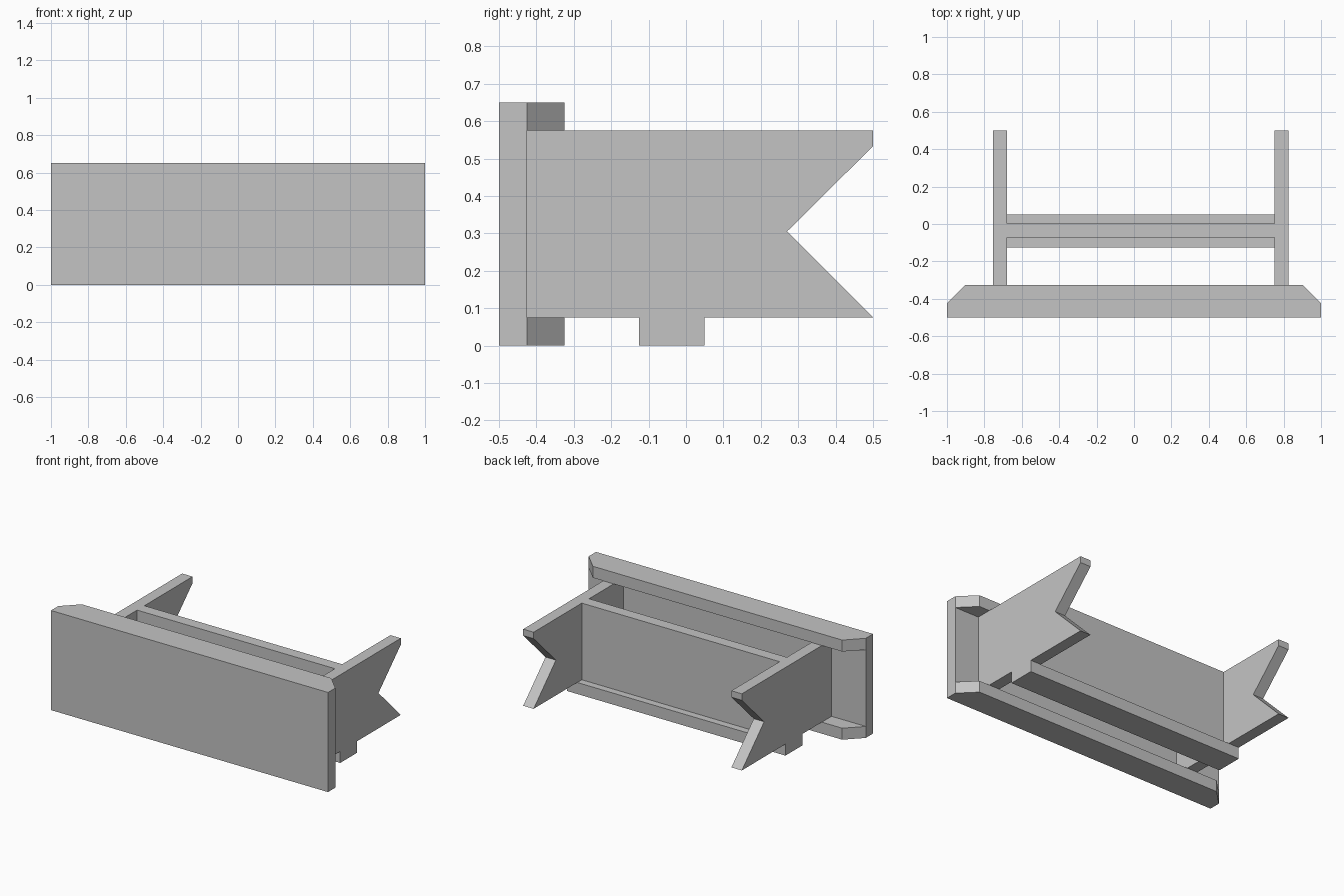
import bpy
import bmesh
from mathutils import Vector

cube = bpy.data.objects.get("Cube")
if cube:
    bpy.data.objects.remove(cube, do_unlink=True)

# Single grey finish
grey = bpy.data.materials.new("plain grey")
grey.use_nodes = True
colour = (0.55, 0.55, 0.55, 1)
grey.diffuse_color = colour
grey.node_tree.nodes["Principled BSDF"].inputs["Base Color"].default_value = colour


def extrude_profile(name, points, direction):
    """Extrude a closed planar outline into a solid object."""
    bm = bmesh.new()
    face = bm.faces.new([bm.verts.new(p) for p in points])
    result = bmesh.ops.extrude_face_region(bm, geom=[face])
    moved = [g for g in result["geom"] if isinstance(g, bmesh.types.BMVert)]
    bmesh.ops.translate(bm, verts=moved, vec=Vector(direction))
    bmesh.ops.recalc_face_normals(bm, faces=bm.faces)
    mesh = bpy.data.meshes.new(name)
    bm.to_mesh(mesh)
    bm.free()
    mesh.materials.append(grey)
    obj = bpy.data.objects.new(name, mesh)
    bpy.context.collection.objects.link(obj)
    return obj


def box(name, x, y, z):
    outline = [(x[0], y[0], z[0]), (x[1], y[0], z[0]),
               (x[1], y[1], z[0]), (x[0], y[1], z[0])]
    return extrude_profile(name, outline, (0, 0, z[1] - z[0]))


T = 0.075              # board thickness
TOP = 0.65             # full height
FRONT, BACK = -0.5, 0.5
LEFT, RIGHT = 0.75, -0.753   # low-x faces of the two side boards
panel_back = FRONT + T

# Front panel and its chamfered top and bottom rims
box("front_panel", (-1, 1), (FRONT, panel_back), (0, TOP))
rim = [(-1, panel_back), (1, panel_back), (0.9, -0.325), (-0.9, -0.325)]
for name, z in (("bottom_rim", 0), ("top_rim", TOP - T)):
    extrude_profile(name, [(x, y, z) for x, y in rim], (0, 0, T))

# Side boards with a notched rear edge
side = [(panel_back, T), (BACK, T), (0.27, 0.305),
        (BACK, 0.533), (BACK, TOP - T), (panel_back, TOP - T)]
for name, x in (("left_side_board", LEFT), ("right_side_board", RIGHT)):
    extrude_profile(name, [(x, y, z) for y, z in side], (T, 0, 0))

# Cross board standing on a wider foot rail
box("cross_board", (RIGHT + T, LEFT), (-0.072, 0.003), (T, TOP - T))
box("foot_rail", (RIGHT, LEFT + T), (-0.125, 0.05), (0, T))
